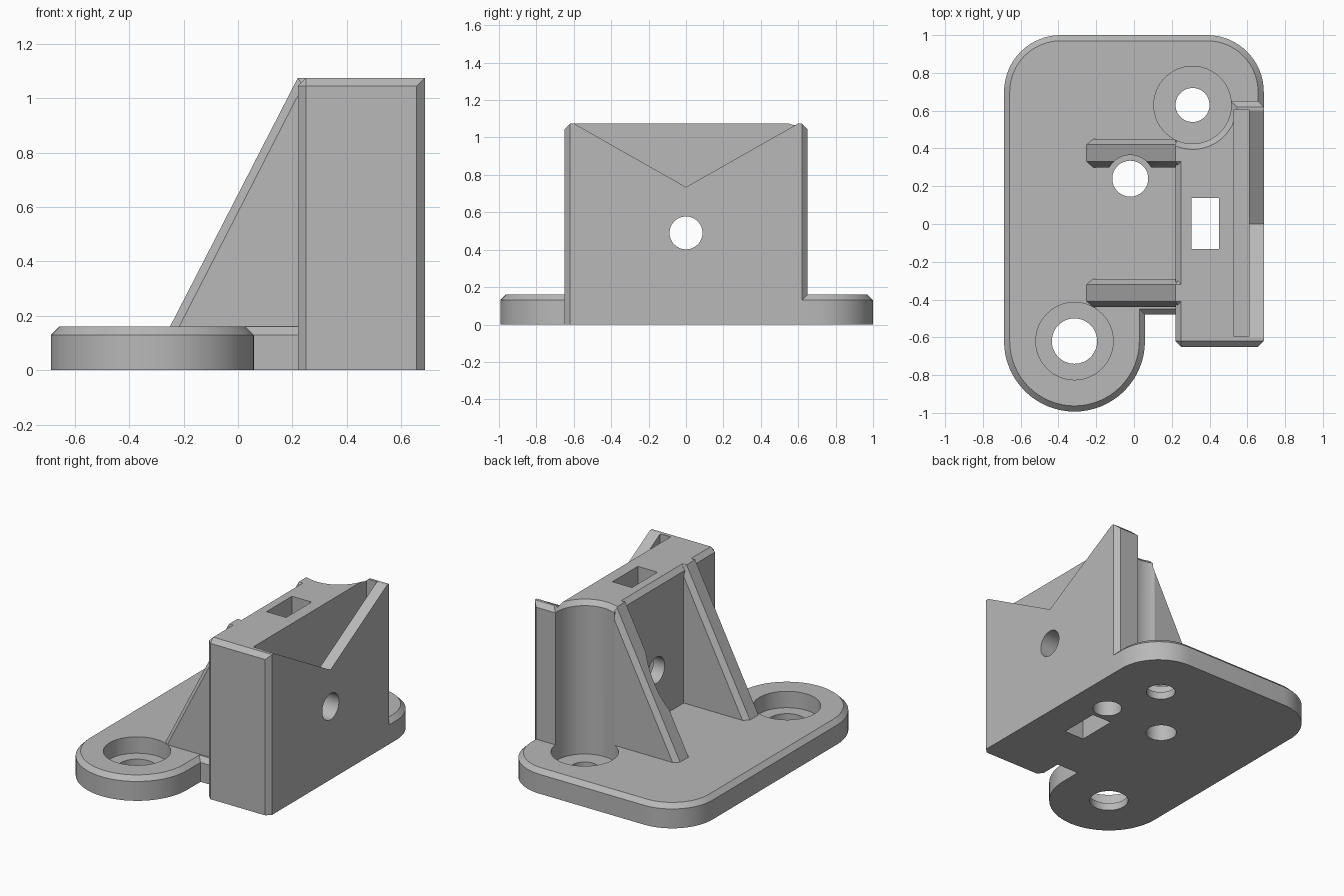
import bpy, bmesh, math

cube = bpy.data.objects.get("Cube")
if cube:
    bpy.data.objects.remove(cube, do_unlink=True)

CHAMFER = 0.03
PLATE_TOP = 0.16
TOP = 1.075

grey = bpy.data.materials.new("plain_grey")
grey.use_nodes = True
colour = (0.48, 0.48, 0.48, 1)
grey.diffuse_color = colour
grey.node_tree.nodes["Principled BSDF"].inputs["Base Color"].default_value = colour


def prism(name, outline, low, high, axis="z", chamfer=None):
    """Extrude a 2D outline along an axis; chamfer edges picked by a rule."""
    place = {"z": lambda a, b, h: (a, b, h),
             "y": lambda a, b, h: (a, h, b),
             "x": lambda a, b, h: (h, a, b)}[axis]
    bm = bmesh.new()
    face = bm.faces.new([bm.verts.new(place(a, b, low)) for a, b in outline])
    new = bmesh.ops.extrude_face_region(bm, geom=[face])["geom"]
    shift = place(0, 0, high - low)
    bmesh.ops.translate(bm, vec=shift, verts=[v for v in new if isinstance(v, bmesh.types.BMVert)])
    bmesh.ops.recalc_face_normals(bm, faces=bm.faces)
    if chamfer:
        edges = [e for e in bm.edges if chamfer(e.verts[0].co, e.verts[1].co)]
        bmesh.ops.bevel(bm, geom=edges, offset=CHAMFER, segments=1, affect="EDGES", clamp_overlap=False)
        bmesh.ops.recalc_face_normals(bm, faces=bm.faces)
    mesh = bpy.data.meshes.new(name)
    bm.to_mesh(mesh)
    bm.free()
    mesh.materials.append(grey)
    obj = bpy.data.objects.new(name, mesh)
    bpy.context.collection.objects.link(obj)
    return obj


def arc(cx, cy, r, start, end, steps):
    angles = [math.radians(start + (end - start) * i / steps) for i in range(steps + 1)]
    return [(cx + r * math.cos(a), cy + r * math.sin(a)) for a in angles]


def circle(cx, cy, r):
    return arc(cx, cy, r, 0, 360, 64)[:-1]


def rect(x0, x1, y0, y1):
    return [(x0, y0), (x1, y0), (x1, y1), (x0, y1)]


def cone(name, x, y, z0, z1, r0, r1):
    bpy.ops.mesh.primitive_cone_add(vertices=64, radius1=r0, radius2=r1, depth=z1 - z0,
                                    location=(x, y, (z0 + z1) / 2))
    obj = bpy.context.object
    obj.name = name
    return obj


def combine(target, tool, operation):
    tool.hide_render = True
    bpy.context.view_layer.objects.active = target
    mod = target.modifiers.new("combine", "BOOLEAN")
    mod.operation = operation
    mod.solver = "EXACT"
    mod.object = tool
    bpy.ops.object.modifier_apply(modifier=mod.name)
    bpy.data.objects.remove(tool, do_unlink=True)


# Base plate: rounded back corners and a round front lobe
outline = (arc(-0.315, -0.62, 0.373, 180, 360, 32)
           + [(0.058, -0.48), (0.5, -0.48), (0.5, 0.6), (0.687, 0.6)]
           + arc(0.387, 0.7, 0.3, 0, 90, 16) + arc(-0.388, 0.7, 0.3, 90, 180, 16))
bracket = prism("mounting_bracket", outline, 0, PLATE_TOP,
                chamfer=lambda a, b: min(a.z, b.z) > 0.1)

# Upright block, chamfered on its corners and on all top edges but the outer one
block = prism("upright_block", rect(0.22, 0.687, -0.65, 0.65), 0, TOP,
              chamfer=lambda a, b: abs(a.z - b.z) > 0.5 or
              (min(a.z, b.z) > 1 and min(a.x, b.x) < 0.5))
combine(bracket, block, "UNION")

# Two sloping ribs with chamfered upper edges
side = [(-0.281, 0.1), (0.28, 0.1), (0.28, TOP), (0.22, TOP)]
for y in (-0.365, 0.375):
    rib = prism("rib", side, y - 0.075, y + 0.075, "y",
                lambda a, b: abs(a.y - b.y) < 0.01 and abs(a.x - b.x) > 0.01
                and max(a.z, b.z) > 1)
    combine(bracket, rib, "UNION")

# Screw holes with counterbores, the rear one also scooping the block
cutters = []
for x, y, r in ((-0.315, -0.62, 0.12), (0.31, 0.63, 0.09)):
    cutters.append(prism("screw_hole", circle(x, y, r), -0.1, 0.1))
    cutters.append(prism("counterbore", circle(x, y, 0.205), 0.05, 1.3))
cutters.append(cone("scoop_chamfer", 0.31, 0.63, TOP - CHAMFER, TOP + CHAMFER, 0.205, 0.265))

# Plain hole by the rib, blind hole underneath, nut slot and cross bolt hole
cutters += [
    prism("side_hole", circle(-0.02, 0.24, 0.095), -0.1, 0.3),
    prism("rib_clearance", circle(-0.02, 0.24, 0.125), PLATE_TOP, 1.3),
    prism("blind_hole", circle(0.433, 0.256, 0.09), -0.1, 0.4),
    prism("nut_slot", rect(0.305, 0.45, -0.133, 0.137), -0.1, 1.3),
    prism("bolt_hole", circle(0, 0.49, 0.088), 0.1, 0.8, "x"),
]

# Narrow pocket behind a V notch in the outer wall
cutters.append(prism("pocket", rect(0.53, 0.61, -0.595, 0.605), 0.62, 1.3))
cutters.append(prism("v_notch", [(-0.82, 1.2), (0, 0.735), (0.82, 1.2)], 0.6, 0.8, "x"))

for cutter in cutters:
    combine(bracket, cutter, "DIFFERENCE")

bpy.ops.object.select_all(action="DESELECT")
bracket.select_set(True)
bpy.context.view_layer.objects.active = bracket
bpy.ops.object.shade_smooth_by_angle(angle=math.radians(25))
